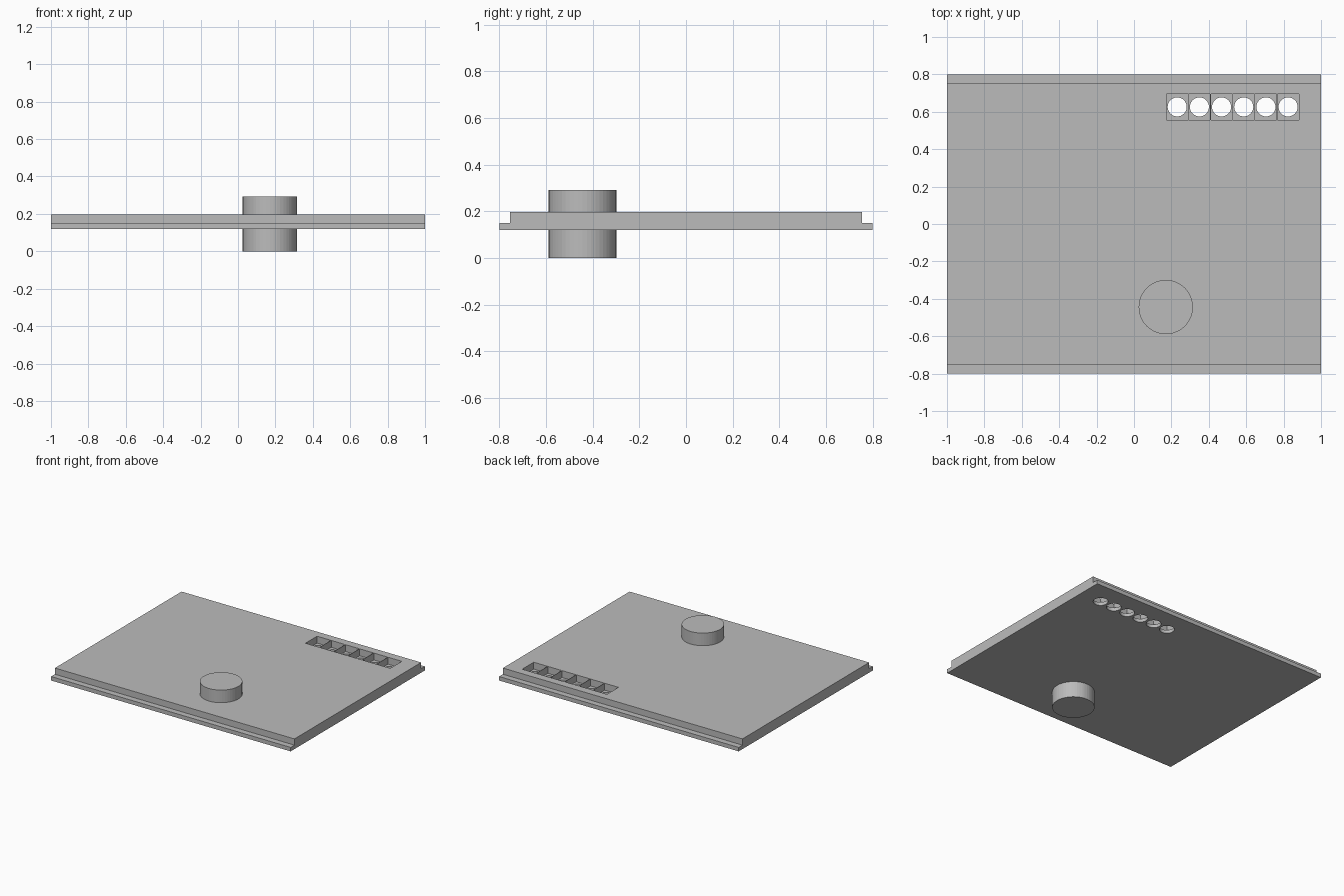
import bpy, bmesh
from mathutils import Matrix

if "Cube" in bpy.data.objects:
    bpy.data.objects.remove(bpy.data.objects["Cube"])

mat = bpy.data.materials.new("light grey")
mat.diffuse_color = (0.5, 0.5, 0.5, 1)
mat.use_nodes = True
mat.node_tree.nodes["Principled BSDF"].inputs["Base Color"].default_value = mat.diffuse_color


def make(name, bm):
    bmesh.ops.recalc_face_normals(bm, faces=bm.faces)
    me = bpy.data.meshes.new(name)
    bm.to_mesh(me)
    bm.free()
    me.materials.append(mat)
    ob = bpy.data.objects.new(name, me)
    bpy.context.collection.objects.link(ob)
    return ob


def add_box(bm, x0, x1, y0, y1, z0, z1):
    m = Matrix.Translation(((x0 + x1) / 2, (y0 + y1) / 2, (z0 + z1) / 2))
    bmesh.ops.create_cube(bm, size=1, matrix=m @ Matrix.Diagonal((x1 - x0, y1 - y0, z1 - z0, 1)))


def add_cyl(bm, x, y, r, z0, z1, n):
    bmesh.ops.create_cone(bm, cap_ends=True, segments=n, radius1=r, radius2=r,
                          depth=z1 - z0, matrix=Matrix.Translation((x, y, (z0 + z1) / 2)))


# Plate with stepped front and back edges, extruded along x
profile = [(-.8, .12), (.8, .12), (.8, .15), (.755, .15),
           (.755, .197), (-.755, .197), (-.755, .15), (-.8, .15)]
bm = bmesh.new()
face = bm.faces.new([bm.verts.new((-1, y, z)) for y, z in profile])
ext = bmesh.ops.extrude_face_region(bm, geom=[face])
bmesh.ops.translate(bm, vec=(2, 0, 0),
                    verts=[v for v in ext["geom"] if isinstance(v, bmesh.types.BMVert)])
plate = make("sliding_plate", bm)

# Row of six pockets with a round hole through each floor
pockets, holes = bmesh.new(), bmesh.new()
for i in range(6):
    x = 0.231 + i * 0.1186
    add_box(pockets, x - .0575, x + .0575, .557, .695, .145, .3)
    add_cyl(holes, x, .626, .051, .05, .17, 32)
for name, b in (("pocket_cutter", pockets), ("hole_cutter", holes)):
    cutter = make(name, b)
    cutter.hide_render = True
    cutter.hide_set(True)
    mod = plate.modifiers.new(name, 'BOOLEAN')
    mod.operation = 'DIFFERENCE'
    mod.solver = 'EXACT'
    mod.object = cutter

# Round knob passing through the plate
bm = bmesh.new()
add_cyl(bm, .17, -.444, .145, 0, .292, 48)
make("round_knob", bm)
